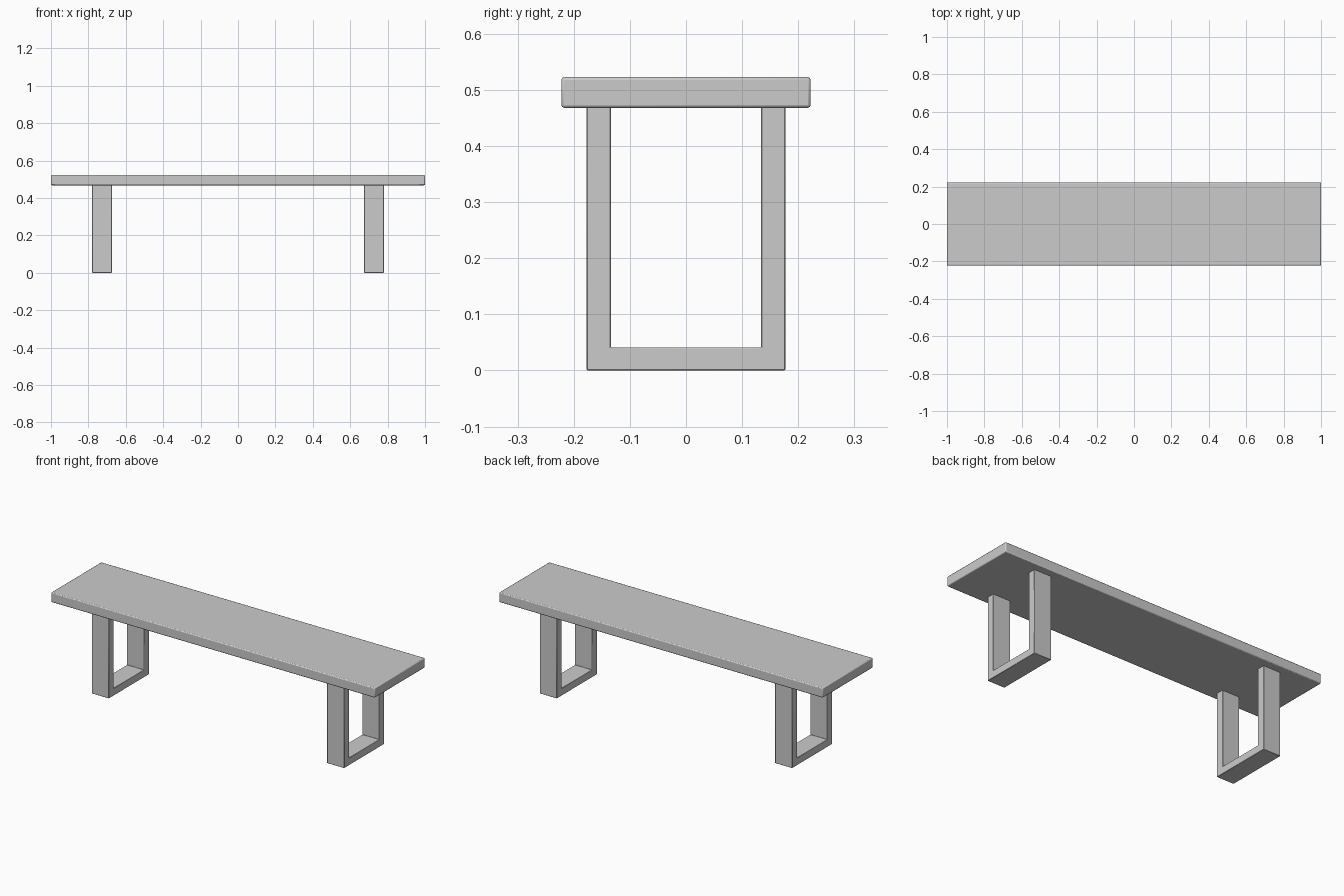
import bpy, bmesh
from mathutils import Vector

if "Cube" in bpy.data.objects:
    bpy.data.objects.remove(bpy.data.objects["Cube"])


def finish(name, bm, bevel, segments):
    bmesh.ops.recalc_face_normals(bm, faces=bm.faces)
    mesh = bpy.data.meshes.new(name)
    bm.to_mesh(mesh)
    bm.free()
    obj = bpy.data.objects.new(name, mesh)
    bpy.context.collection.objects.link(obj)
    mod = obj.modifiers.new("soft_edges", 'BEVEL')
    mod.width = bevel
    mod.segments = segments
    mod.limit_method = 'ANGLE'
    bpy.context.view_layer.objects.active = obj
    obj.select_set(True)
    bpy.ops.object.shade_smooth_by_angle()
    obj.select_set(False)
    return obj


# Seat plank
bm = bmesh.new()
bmesh.ops.create_cube(bm, size=1)
bmesh.ops.scale(bm, vec=(2.0, 0.444, 0.055), verts=bm.verts)
bmesh.ops.translate(bm, vec=(0, 0, 0.4955), verts=bm.verts)
finish("seat", bm, 0.005, 2)


# U-shaped leg frame: half profile in (y, z), mirrored and extruded along x
def leg_frame(name, x0, x1):
    half = [(0.134, 0.470), (0.177, 0.470), (0.177, 0.0)]
    inner = (0.134, 0.041)
    profile = ([inner] + half
               + [(-y, z) for y, z in reversed(half)] + [(-inner[0], inner[1])])
    bm = bmesh.new()
    face = bm.faces.new([bm.verts.new((x0, y, z)) for y, z in profile])
    ext = bmesh.ops.extrude_face_region(bm, geom=[face], use_keep_orig=True)
    moved = [g for g in ext["geom"] if isinstance(g, bmesh.types.BMVert)]
    bmesh.ops.translate(bm, vec=Vector((x1 - x0, 0, 0)), verts=moved)
    finish(name, bm, 0.0015, 1)


leg_frame("left_leg_frame", -0.78, -0.674)
leg_frame("right_leg_frame", 0.674, 0.78)
